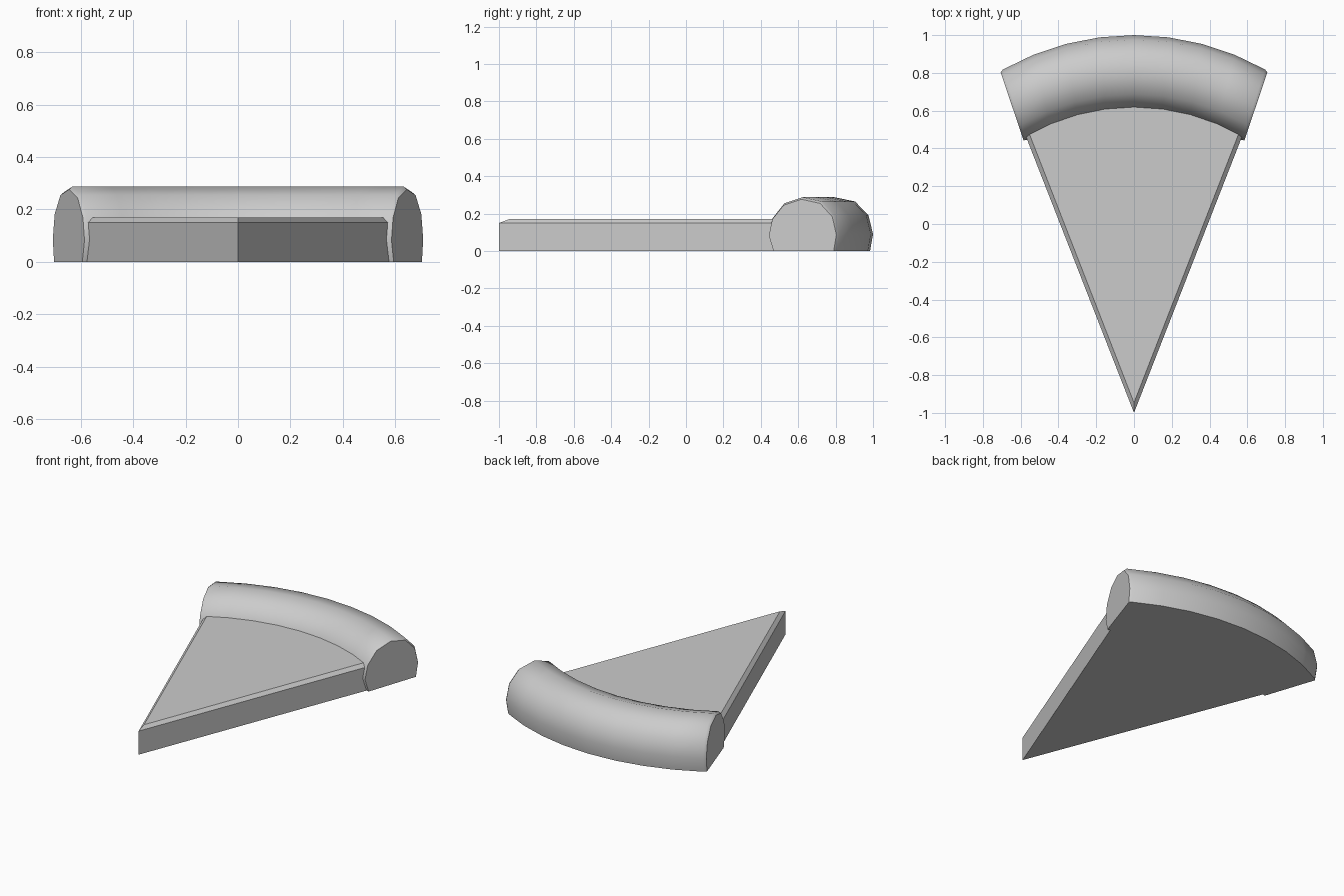
import bpy, bmesh, math

cube = bpy.data.objects.get("Cube")
if cube:
    bpy.data.objects.remove(cube)

grey = bpy.data.materials.new("plain_grey")
grey.use_nodes = True
colour = (0.6, 0.6, 0.6, 1)
grey.diffuse_color = colour
grey.node_tree.nodes["Principled BSDF"].inputs["Base Color"].default_value = colour


def loft(name, rings, angle):
    """Join matching rings of points with quads and close both ends."""
    bm = bmesh.new()
    loops = [[bm.verts.new(p) for p in ring] for ring in rings]
    count = len(loops[0])
    for a, b in zip(loops, loops[1:]):
        for i in range(count):
            j = (i + 1) % count
            bm.faces.new((a[i], a[j], b[j], b[i]))
    bm.faces.new(loops[0])
    bm.faces.new(loops[-1])
    bmesh.ops.recalc_face_normals(bm, faces=bm.faces)
    mesh = bpy.data.meshes.new(name)
    bm.to_mesh(mesh)
    bm.free()
    mesh.materials.append(grey)
    obj = bpy.data.objects.new(name, mesh)
    bpy.context.collection.objects.link(obj)
    bpy.ops.object.select_all(action="DESELECT")
    obj.select_set(True)
    bpy.context.view_layer.objects.active = obj
    bpy.ops.object.shade_smooth_by_angle(angle=math.radians(angle))
    return obj


def arc_y(x, half_width, middle, end):
    """Height of a circular arc through its middle and its two ends."""
    sag = middle - end
    radius = (half_width ** 2 + sag ** 2) / (2 * sag)
    return middle - radius + math.sqrt(radius ** 2 - x ** 2)


# Wedge base with a narrow chamfer along its top edges
def wedge_ring(inset, z):
    xs = [0.66 - inset - i * (0.66 - inset) / 4 for i in range(9)]
    back = [(x, arc_y(x, 0.69, 0.86, 0.67), z) for x in xs]
    return [(0, -1 + 2.7 * inset, z)] + back


loft("slice_base", [wedge_ring(0, 0), wedge_ring(0, 0.15), wedge_ring(0.02, 0.17)], 30)

# Rolled crust: flat-bottomed round section swept along the back arc
PROFILE = [(0.07, 0), (0, 0.085), (0.05, 0.175), (0.22, 0.255), (0.48, 0.288),
           (0.76, 0.265), (0.94, 0.19), (1, 0.09), (0.96, 0)]


def crust_ring(t, shrink=0):
    """Section at t from -1 to 1 across the slice."""
    xi, xo = 0.583 * t, 0.708 * t
    yi = arc_y(xi, 0.583, 0.6, 0.437)
    yo = arc_y(xo, 0.708, 1.0, 0.81)
    ring = []
    for u, z in PROFILE:
        u = 0.5 + (u - 0.5) * (1 - 2.5 * shrink)
        ring.append((xi + (xo - xi) * u, yi + (yo - yi) * u, z * (1 - 3 * shrink)))
    return ring


inner = [crust_ring(0.98 * math.sin(math.radians(a)) / math.sin(math.radians(32)))
         for a in range(-32, 33, 8)]
loft("crust", [crust_ring(-1, 0.013)] + inner + [crust_ring(1, 0.013)], 40)
